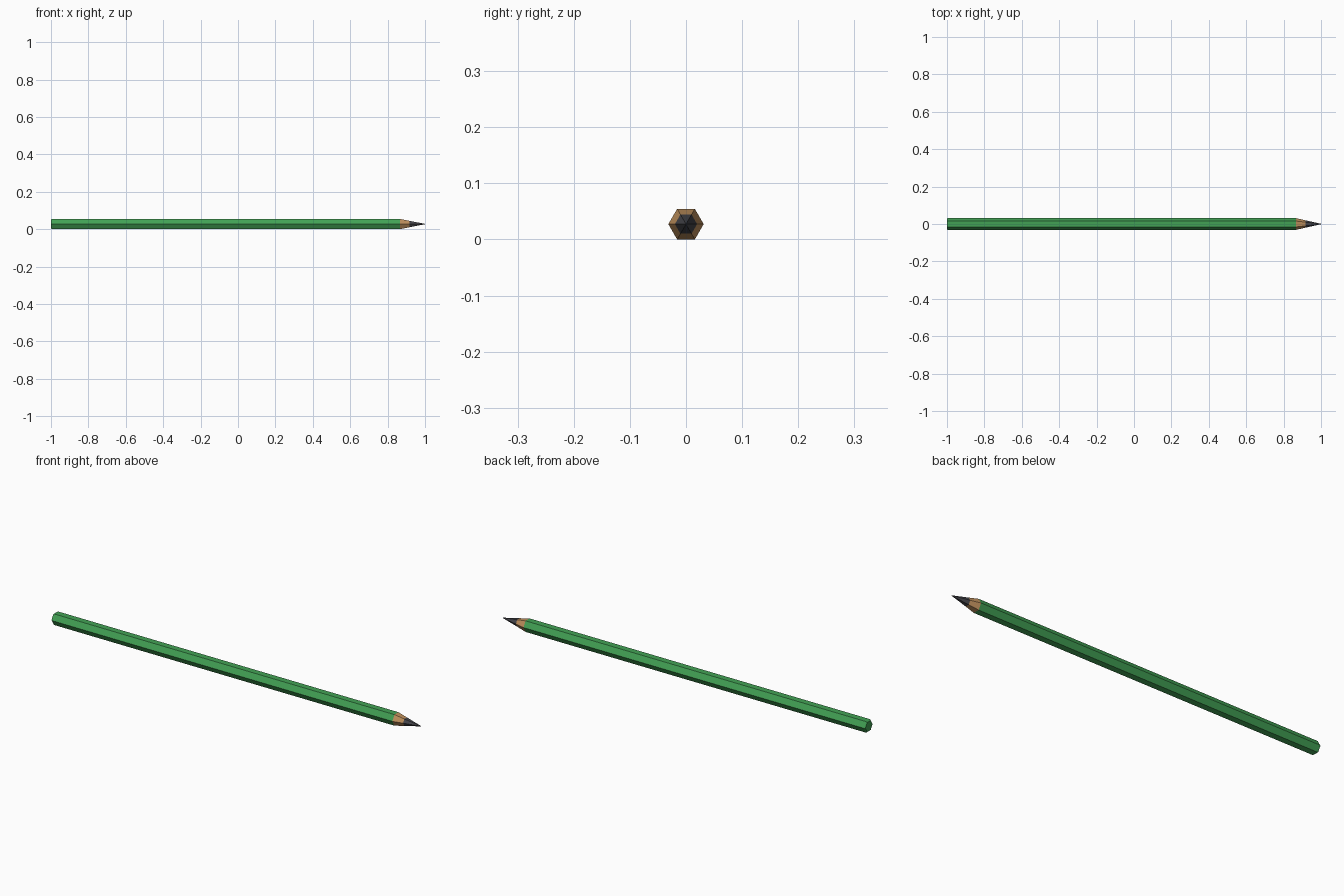
import bpy, bmesh, math

if "Cube" in bpy.data.objects:
    bpy.data.objects.remove(bpy.data.objects["Cube"])

R = 0.0315                               # corner radius of the hexagon
ZC = R * math.cos(math.pi / 6)           # axis height: lies on a flat side


def material(name, rgb):
    m = bpy.data.materials.new(name)
    m.diffuse_color = (*rgb, 1)
    m.use_nodes = True
    m.node_tree.nodes["Principled BSDF"].inputs["Base Color"].default_value = m.diffuse_color
    return m


def hex_part(name, profile, mat, cap_start=False, cap_end=False):
    """Loft six-sided rings along x; profile is a list of (x, radius)."""
    bm = bmesh.new()
    rings = [[bm.verts.new((x, r * math.cos(k * math.pi / 3),
                            ZC + r * math.sin(k * math.pi / 3)))
              for k in range(6)] for x, r in profile]
    for a, b in zip(rings, rings[1:]):
        for k in range(6):
            n = (k + 1) % 6
            bm.faces.new((a[k], a[n], b[n], b[k]))
    if cap_start:
        bm.faces.new(rings[0][::-1])
    if cap_end:
        bm.faces.new(rings[-1])
    bmesh.ops.recalc_face_normals(bm, faces=bm.faces)
    # open tapers: make sure the normals point away from the axis
    f = bm.faces[0]
    c = f.calc_center_median()
    if f.normal.y * c.y + f.normal.z * (c.z - ZC) < 0:
        bmesh.ops.reverse_faces(bm, faces=bm.faces)
    me = bpy.data.meshes.new(name)
    bm.to_mesh(me)
    bm.free()
    me.materials.append(mat)
    ob = bpy.data.objects.new(name, me)
    bpy.context.collection.objects.link(ob)
    return ob


green = material("green paint", (0.055, 0.36, 0.09))
wood = material("bare wood", (0.52, 0.28, 0.11))
graphite = material("graphite", (0.06, 0.06, 0.07))

# Painted shaft with a slightly chamfered back end
hex_part("shaft", [(-1.0, R - 0.004), (-0.995, R), (0.866, R)], green, cap_start=True)
# Sharpened wood taper
hex_part("wood_taper", [(0.866, R), (0.916, 0.0198)], wood)
# Graphite point
hex_part("graphite_point", [(0.916, 0.0198), (1.0, 0.0012)], graphite, cap_end=True)
